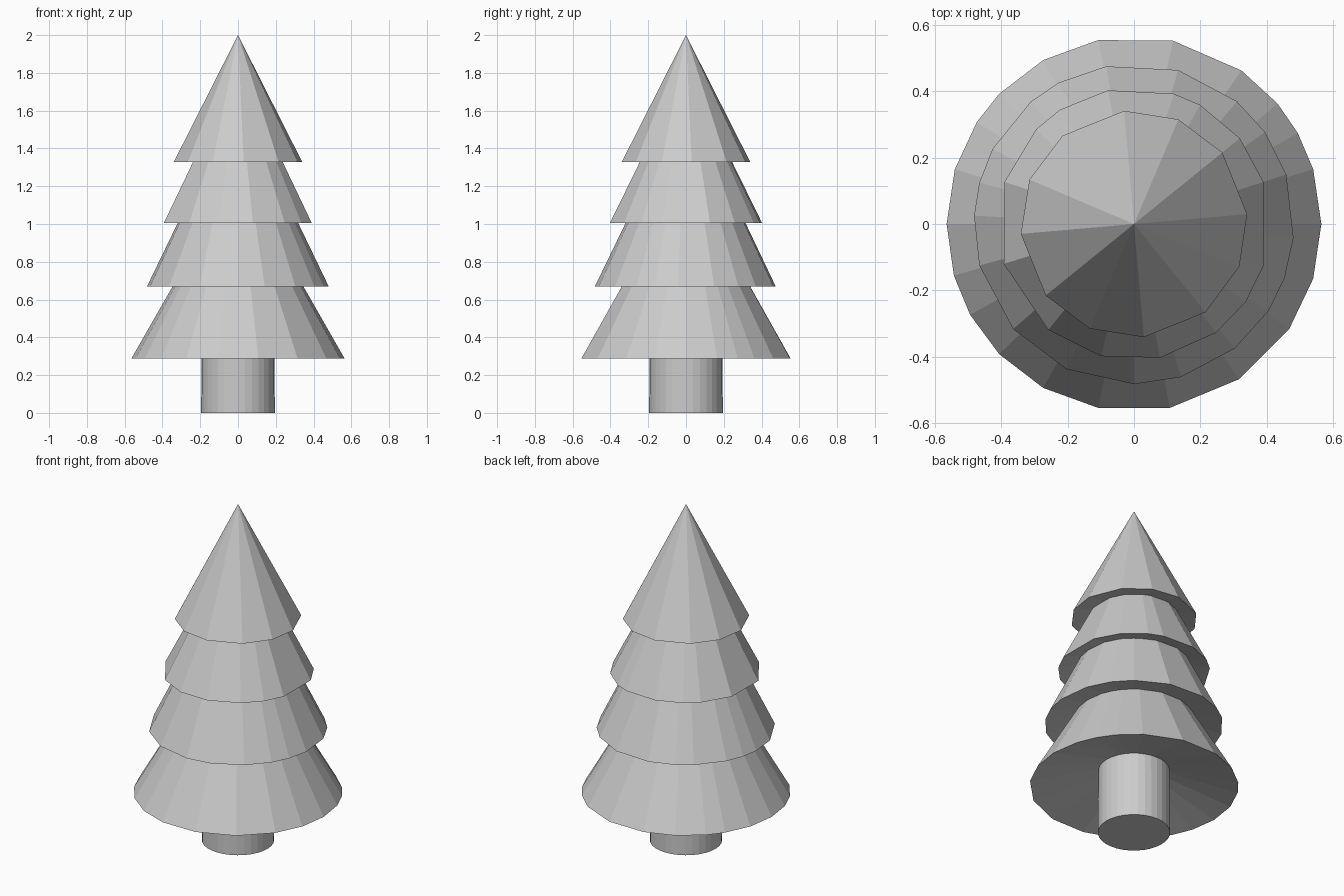
import bpy, bmesh
from math import cos, sin, radians

if "Cube" in bpy.data.objects:
    bpy.data.objects.remove(bpy.data.objects["Cube"])


def revolve(name, profile, angles, close_bottom=False):
    """Facetted shell: (radius, z) profile swept around uneven angles."""
    bm = bmesh.new()
    rings = []
    for r, z in profile:
        if r == 0:
            rings.append([bm.verts.new((0, 0, z))] * len(angles))
        else:
            rings.append([bm.verts.new((r * cos(radians(a)), r * sin(radians(a)), z))
                          for a in angles])
    n = len(angles)
    for up, low in zip(rings, rings[1:]):
        for i in range(n):
            j = (i + 1) % n
            corners = [up[i], low[i], low[j], up[j]]
            bm.faces.new(list(dict.fromkeys(corners)))
    if close_bottom:
        bm.faces.new(rings[-1][::-1])
    bmesh.ops.recalc_face_normals(bm, faces=bm.faces)
    # open shells: make sure the outer slope faces outward
    bm.faces.ensure_lookup_table()
    f = bm.faces[0]
    c = f.calc_center_median()
    if f.normal.x * c.x + f.normal.y * c.y < 0:
        bmesh.ops.reverse_faces(bm, faces=bm.faces)
    mesh = bpy.data.meshes.new(name)
    bm.to_mesh(mesh)
    bm.free()
    obj = bpy.data.objects.new(name, mesh)
    bpy.context.collection.objects.link(obj)
    return obj


# Hand-cut looking, uneven facet angles for each tier
top_angles = [5, 39, 67, 95, 129, 157, 185, 219, 247, 275, 309, 338]
upper_angles = [18, 39, 61, 73, 101, 123, 136, 162, 197, 231, 256, 281, 307, 325, 342]
middle_angles = [-5, 18, 35, 50, 74, 100, 118, 130, 152, 165, 177, 195, 221, 245,
                 270, 287, 309, 327, 340]
lower_angles = [0, 17, 29, 40, 55, 78, 101, 119, 136, 147, 163, 180, 196, 209, 224,
                241, 259, 281, 304, 326, 343]

# Foliage: slope from top to rim, then recessed underside in to the tier below
revolve("top_foliage", [(0, 2.0), (0.342, 1.327), (0.23, 1.35)], top_angles)
revolve("upper_foliage", [(0.238, 1.35), (0.41, 1.006), (0.29, 1.04)], upper_angles)
revolve("middle_foliage", [(0.303, 1.04), (0.482, 0.67), (0.315, 0.71)], middle_angles)
revolve("lower_foliage", [(0.323, 0.71), (0.564, 0.288), (0.188, 0.385)], lower_angles)

# Trunk
revolve("trunk", [(0.193, 0.385), (0.195, 0)], [i * 11.25 for i in range(32)], True)
